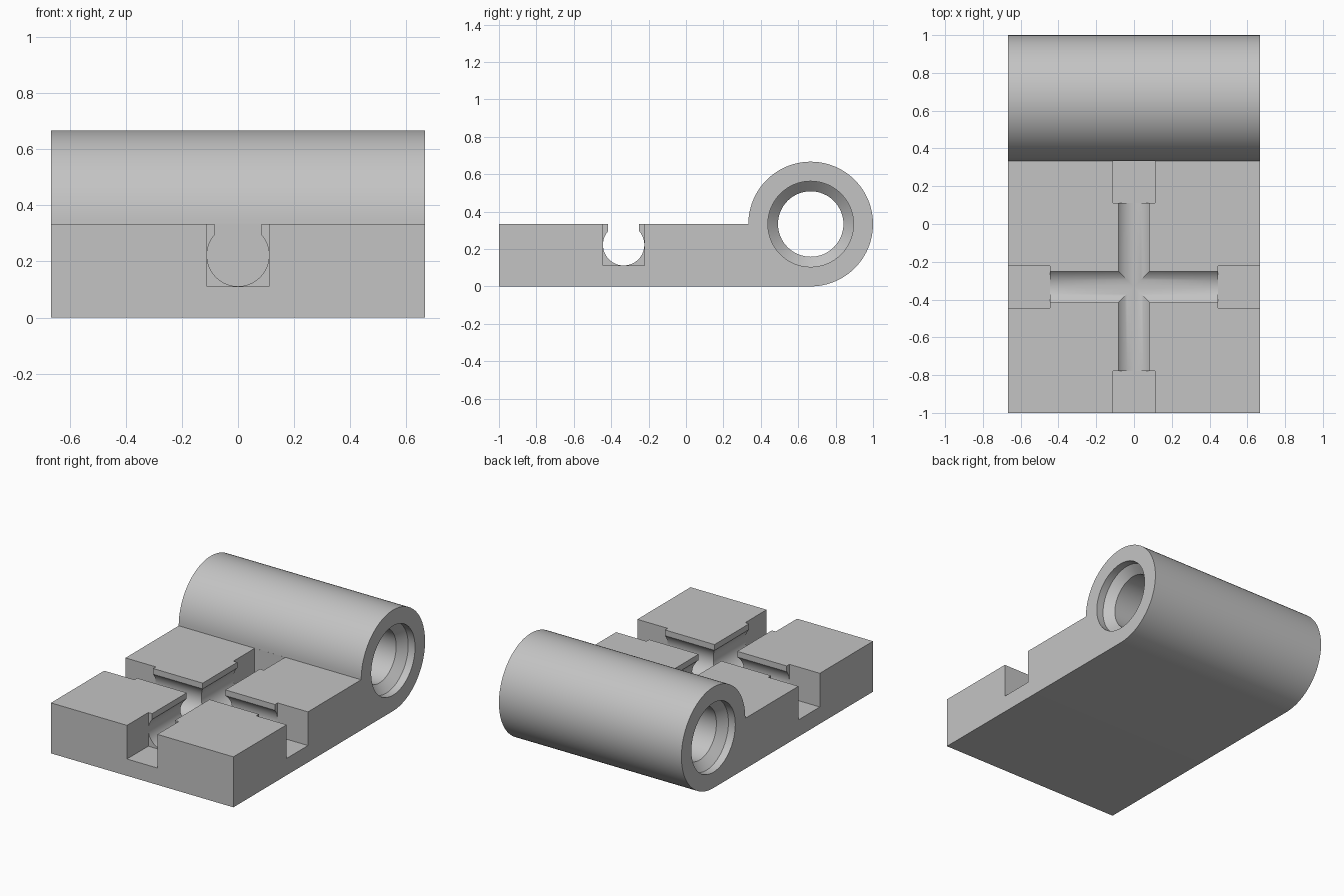
import bpy
import bmesh
from math import cos, sin, pi, acos

if "Cube" in bpy.data.objects:
    bpy.data.objects.remove(bpy.data.objects["Cube"], do_unlink=True)

HALF = 2 / 3          # half width of the part
R = 1 / 3             # barrel radius, also plate height
BARREL_Y = 2 / 3      # hinge axis position
CROSS_Y = -1 / 3      # centre of the crossing grooves
U = 1 / 9             # groove radius and pocket half width

grey = bpy.data.materials.new("plain grey")
grey.use_nodes = True
colour = (0.55, 0.55, 0.55, 1)
grey.diffuse_color = colour
grey.node_tree.nodes["Principled BSDF"].inputs["Base Color"].default_value = colour


def arc(cx, cy, r, start, end, n):
    return [(cx + r * cos(start + (end - start) * i / n),
             cy + r * sin(start + (end - start) * i / n)) for i in range(n + 1)]


def loft(name, rings):
    """Join matching closed rings of 3D points into a capped solid."""
    bm = bmesh.new()
    loops = [[bm.verts.new(p) for p in ring] for ring in rings]
    count = len(loops[0])
    for a, b in zip(loops, loops[1:]):
        for i in range(count):
            j = (i + 1) % count
            bm.faces.new((a[i], a[j], b[j], b[i]))
    bm.faces.new(loops[0])
    bm.faces.new(loops[-1])
    bmesh.ops.recalc_face_normals(bm, faces=bm.faces)
    mesh = bpy.data.meshes.new(name)
    bm.to_mesh(mesh)
    bm.free()
    mesh.materials.append(grey)
    obj = bpy.data.objects.new(name, mesh)
    bpy.context.collection.objects.link(obj)
    return obj


def along_x(profile, x0, x1):
    return [[(x, y, z) for y, z in profile] for x in (x0, x1)]


def along_y(profile, y0, y1):
    return [[(x, y, z) for x, z in profile] for y in (y0, y1)]


def slot(centre, half, bottom):
    return [(centre - half, bottom), (centre + half, bottom),
            (centre + half, 0.5), (centre - half, 0.5)]


def keyhole(centre):
    # round channel with a narrower neck open to the top
    r = U - 0.0005
    neck = 0.083
    a = acos(neck / r)
    return arc(centre, 2 * U, r, pi - a, 2 * pi + a, 40) + [
        (centre + neck, 0.5), (centre - neck, 0.5)]


# Plate and barrel share one side profile
side = [(-1, 0)] + arc(BARREL_Y, R, R, -pi / 2, pi, 72) + [(-1, R)]
body = loft("hinge_plate", along_x(side, -HALF, HALF))

# Stepped bore: wide mouth, cone, narrow middle, mirrored
mouth, hole = 0.229, 0.175
half_bore = [(HALF + 0.1, mouth), (HALF - 0.05, mouth), (HALF - 0.10, hole)]
stations = half_bore + [(-x, r) for x, r in reversed(half_bore)]
cutters = [loft("bore_cutter", [
    [(x, y, z) for y, z in arc(BARREL_Y, R, r, 0, 2 * pi, 64)[:-1]]
    for x, r in stations])]

# Square pockets at the four groove ends
for s in (-1, 1):
    cutters.append(loft("side_pocket_cutter",
                        along_x(slot(CROSS_Y, U, U), s * 4 * U, s * 0.8)))
cutters.append(loft("front_pocket_cutter", along_y(slot(0, U, U), -1.1, -7 * U)))
cutters.append(loft("back_pocket_cutter", along_y(slot(0, U, U), U, 0.333)))

# Crossing keyhole grooves between the pockets
cutters.append(loft("cross_groove_cutter", along_x(keyhole(CROSS_Y), -0.46, 0.46)))
cutters.append(loft("long_groove_cutter", along_y(keyhole(0), -0.80, 0.13)))

bpy.ops.object.select_all(action="DESELECT")
bpy.context.view_layer.objects.active = body
body.select_set(True)
for cutter in cutters:
    cutter.hide_render = True
    mod = body.modifiers.new("cut", "BOOLEAN")
    mod.operation = "DIFFERENCE"
    mod.solver = "EXACT"
    mod.object = cutter
    bpy.ops.object.modifier_apply(modifier=mod.name)
    bpy.data.objects.remove(cutter, do_unlink=True)

bpy.ops.object.shade_smooth_by_angle(angle=pi / 6)
